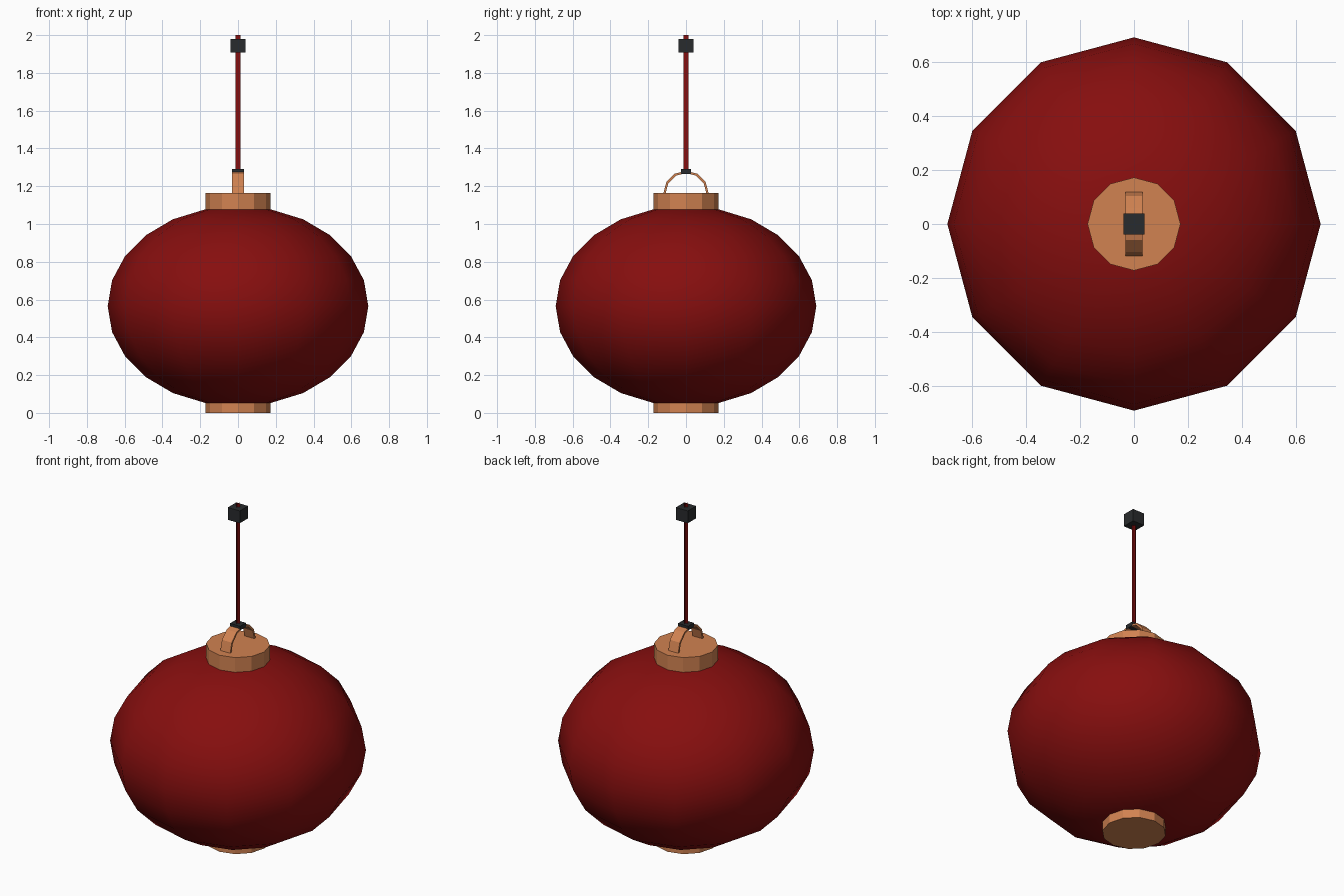
import bpy, bmesh, math

if "Cube" in bpy.data.objects:
    bpy.data.objects.remove(bpy.data.objects["Cube"])


def material(name, rgb):
    m = bpy.data.materials.new(name)
    m.diffuse_color = (*rgb, 1)
    m.use_nodes = True
    m.node_tree.nodes["Principled BSDF"].inputs["Base Color"].default_value = m.diffuse_color
    return m


RED = material("lantern red", (0.24, 0.0045, 0.0045))
WOOD = material("warm wood", (0.64, 0.225, 0.083))
DARK = material("dark metal", (0.022, 0.024, 0.026))


def finish(name, bm, mat, smooth=False, recalc=True):
    if recalc:
        bmesh.ops.recalc_face_normals(bm, faces=bm.faces[:])
    for f in bm.faces:
        f.smooth = smooth
    me = bpy.data.meshes.new(name)
    bm.to_mesh(me)
    bm.free()
    me.materials.append(mat)
    ob = bpy.data.objects.new(name, me)
    bpy.context.collection.objects.link(ob)
    return ob


def lathe(name, profile, mat, smooth=False, sides=12):
    """Turn (radius, z) points around z and close both ends."""
    bm = bmesh.new()
    rings = [[bm.verts.new((r * math.cos(2 * math.pi * i / sides),
                            r * math.sin(2 * math.pi * i / sides), z))
              for i in range(sides)] for r, z in profile]
    for a, b in zip(rings, rings[1:]):
        for i in range(sides):
            j = (i + 1) % sides
            bm.faces.new((a[i], a[j], b[j], b[i]))
    bm.faces.new(rings[0][::-1])
    bm.faces.new(rings[-1])
    return finish(name, bm, mat, smooth)


def box(name, size, z0, z1, mat):
    bm = bmesh.new()
    bmesh.ops.create_cube(bm, size=1)
    for v in bm.verts:
        v.co = (v.co.x * size[0], v.co.y * size[1],
                z0 + (v.co.z + 0.5) * (z1 - z0))
    return finish(name, bm, mat)


# Paper body: squashed sphere, 12 sides, ring every 15 degrees
body = []
for k in range(-5, 6):
    a = math.radians(15 * k)
    r = 0.172 if abs(k) == 5 else 0.69 * math.cos(a)
    body.append((r, 0.565 + 0.531 * math.sin(a)))
lathe("lantern_body", body, RED, smooth=True)

# Wooden end caps
lathe("top_cap", [(0.172, 1.07), (0.172, 1.165)], WOOD)
lathe("bottom_cap", [(0.172, 0.0), (0.172, 0.06)], WOOD)

# Handle: flat strip bent into a half ring
bm = bmesh.new()
sections = []
for k in range(7):
    a = math.radians(30 * k)
    sections.append([bm.verts.new((x, r * math.cos(a), 1.162 + r * math.sin(a)))
                     for x, r in ((-0.032, 0.108), (0.032, 0.108),
                                  (0.032, 0.12), (-0.032, 0.12))])
for a, b in zip(sections, sections[1:]):
    for i in range(4):
        j = (i + 1) % 4
        bm.faces.new((a[i], a[j], b[j], b[i]))
bm.faces.new(sections[0])
bm.faces.new(sections[-1])
finish("handle", bm, WOOD)

# Metal clip on the handle and hanging block on top
box("handle_clip", (0.066, 0.054), 1.266, 1.290, DARK)
box("hanging_block", (0.078, 0.078), 1.907, 1.980, DARK)

# Cord: two crossed strips
bm = bmesh.new()
w = 0.0135
for dx, dy in ((w, 0), (0, w)):
    bm.faces.new([bm.verts.new(p) for p in (
        (-dx, -dy, 1.28), (dx, dy, 1.28), (dx, dy, 2.0), (-dx, -dy, 2.0))])
finish("cord", bm, RED, recalc=False)
